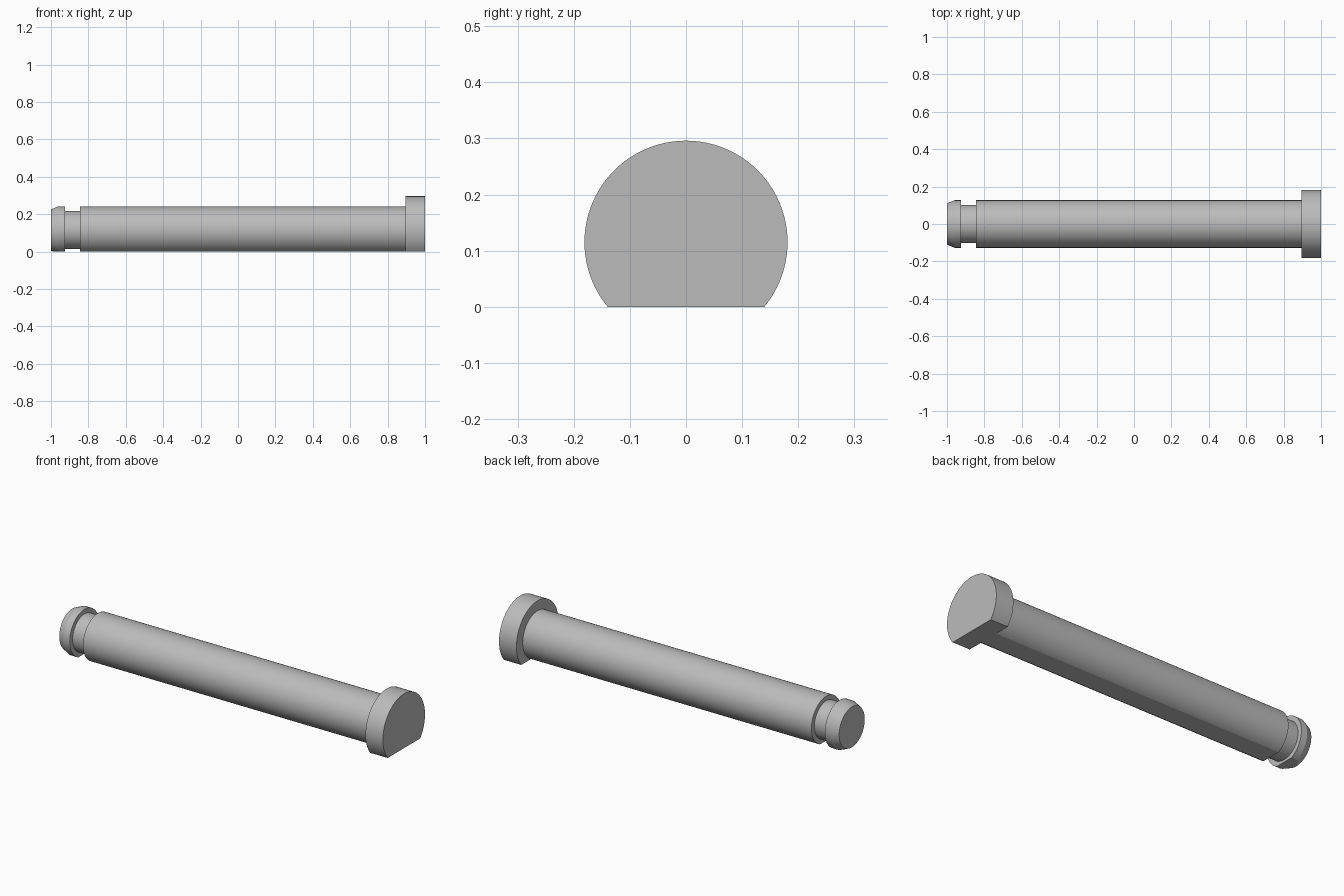
import bpy, bmesh, math
from mathutils import Vector

cube = bpy.data.objects.get("Cube")
if cube:
    bpy.data.objects.remove(cube, do_unlink=True)

AXIS_Z = 0.115
SEGMENTS = 96

# Plain grey metal
steel = bpy.data.materials.new("grey steel")
steel.use_nodes = True
colour = (0.5, 0.5, 0.5, 1)
steel.diffuse_color = colour
steel.node_tree.nodes["Principled BSDF"].inputs["Base Color"].default_value = colour

# Lathe profile (x, radius): chamfered tip, retaining groove, shaft, head
profile = [(-1, 0.11), (-0.96, 0.127), (-0.925, 0.127), (-0.925, 0.102),
           (-0.845, 0.102), (-0.845, 0.127), (0.895, 0.127),
           (0.895, 0.181), (1, 0.181)]

bm = bmesh.new()
verts = [bm.verts.new((x, 0, AXIS_Z + r)) for x, r in profile]
edges = [bm.edges.new(pair) for pair in zip(verts, verts[1:])]
bmesh.ops.spin(bm, geom=verts + edges, cent=(0, 0, AXIS_Z), axis=(1, 0, 0),
               angle=math.tau, steps=SEGMENTS, use_duplicate=False)
bmesh.ops.remove_doubles(bm, verts=bm.verts[:], dist=1e-5)


def cap_openings():
    rim = [e for e in bm.edges if e.is_boundary]
    bmesh.ops.edgenet_fill(bm, edges=rim)


# Close both ends, then cut the flat along the underside
cap_openings()
bmesh.ops.bisect_plane(bm, geom=bm.verts[:] + bm.edges[:] + bm.faces[:],
                       plane_co=Vector((0, 0, 0)), plane_no=Vector((0, 0, -1)),
                       clear_outer=True)
cap_openings()
bmesh.ops.recalc_face_normals(bm, faces=bm.faces[:])

mesh = bpy.data.meshes.new("headed_pin")
bm.to_mesh(mesh)
bm.free()
mesh.materials.append(steel)
pin = bpy.data.objects.new("headed_pin", mesh)
bpy.context.collection.objects.link(pin)

# Smooth round walls with crisp rims
bpy.context.view_layer.objects.active = pin
pin.select_set(True)
bpy.ops.object.shade_smooth_by_angle(angle=math.radians(20))
